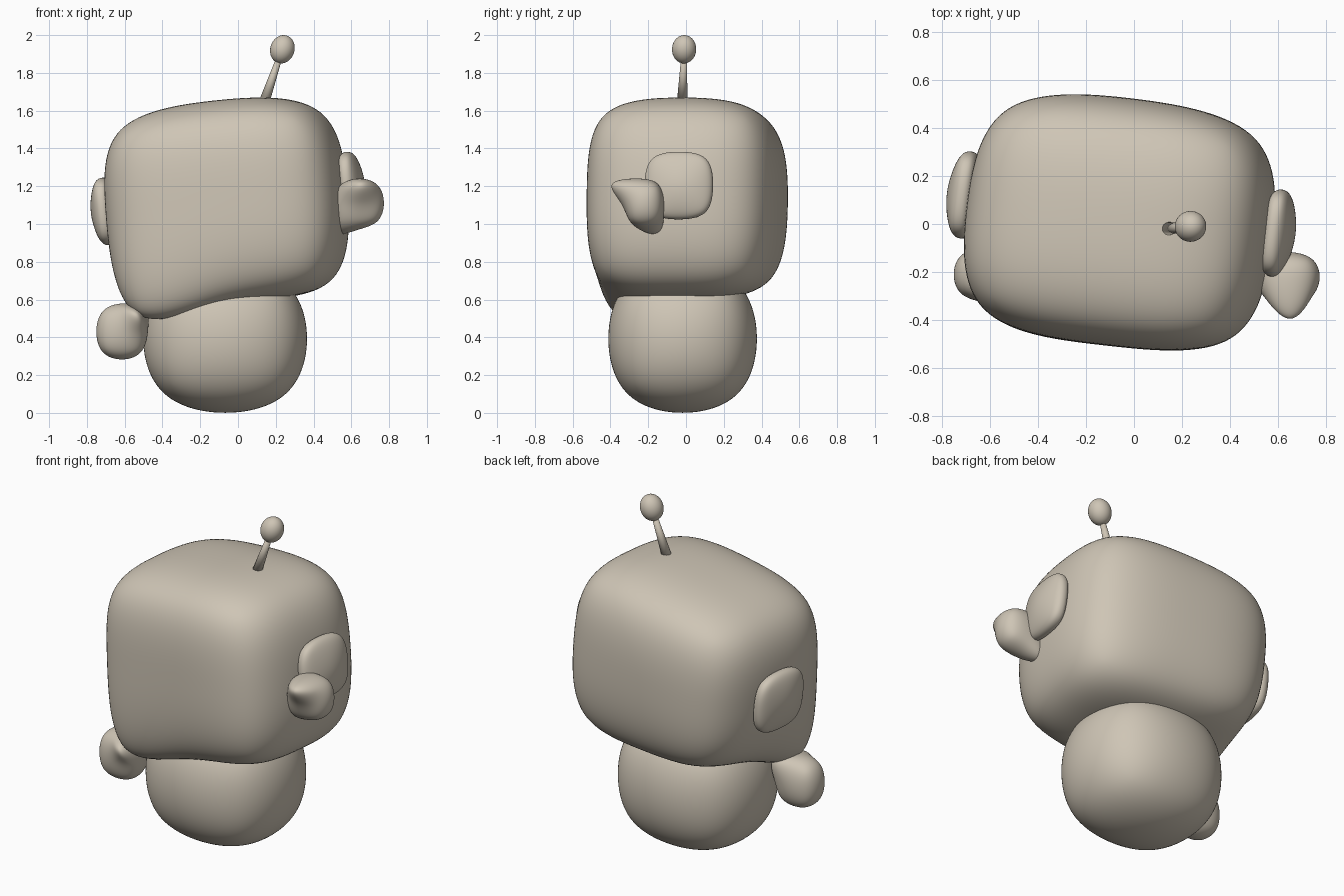
import bpy
import bmesh
from math import radians
from mathutils import Vector, Matrix

old = bpy.data.objects.get("Cube")
if old:
    bpy.data.objects.remove(old, do_unlink=True)

# Single clay colour
CLAY = (0.62, 0.56, 0.465, 1)
clay = bpy.data.materials.new("warm_clay")
clay.use_nodes = True
clay.diffuse_color = CLAY
clay.node_tree.nodes["Principled BSDF"].inputs["Base Color"].default_value = CLAY


def finish(name, bm, levels=0):
    """Turn a bmesh into a smooth object, optionally subdivided."""
    bmesh.ops.recalc_face_normals(bm, faces=bm.faces)
    mesh = bpy.data.meshes.new(name)
    bm.to_mesh(mesh)
    bm.free()
    mesh.materials.append(clay)
    mesh.shade_smooth()
    obj = bpy.data.objects.new(name, mesh)
    bpy.context.collection.objects.link(obj)
    if levels:
        mod = obj.modifiers.new("smooth", "SUBSURF")
        mod.levels = mod.render_levels = levels


def soft_block(name, half, matrix, roundness, pulls=None, floor=None):
    """Once-cut cube cage; pulls moves cage points, keyed by grid position."""
    pulls = pulls or {}
    bm = bmesh.new()
    bmesh.ops.create_cube(bm, size=2)
    bmesh.ops.subdivide_edges(bm, edges=bm.edges[:], cuts=1, use_grid_fill=True)
    for v in bm.verts:
        key = tuple(round(c) for c in v.co)
        p = v.co / v.co.length ** roundness
        v.co = matrix @ Vector(a * b for a, b in zip(p, half))
        if floor is not None and key[2] == -1:
            v.co.z = floor
        v.co += Vector(pulls.get(key, (0, 0, 0)))
    finish(name, bm, 4)


# Tilted head with one sagging lower corner
head_frame = (Matrix.Translation((-0.06, 0, 1.15))
              @ Matrix.Rotation(radians(-7), 4, "Z")
              @ Matrix.Rotation(radians(-6), 4, "Y"))
soft_block("head", (0.669, 0.553, 0.535), head_frame, 0.25, floor=0.605,
           pulls={(-1, -1, -1): (-0.03, -0.05, -0.50), (0, -1, 0): (0, 0.04, 0)})

# Domed ears on the sides of the head
for side, name in ((1, "left_ear"), (-1, "right_ear")):
    soft_block(name, (0.055, 0.198, 0.195),
               head_frame @ Matrix.Translation((0.655 * side, 0.042, -0.015)), 0.4,
               {(side, 0, 0): (0.06 * side, 0, 0)})

# Round body
soft_block("body", (0.508, 0.461, 0.46), Matrix.Translation((-0.068, -0.018, 0.393)), 0.8)

# Mitten arms with a thumb bump
soft_block("left_arm", (0.155, 0.12, 0.15), Matrix.Translation((0.64, -0.22, 1.11)), 0.8,
           {(0, -1, 1): (0.02, -0.21, 0.02), (-1, 1, -1): (-0.06, 0.05, -0.12),
            (-1, 0, -1): (-0.03, 0.02, -0.08)})
soft_block("right_arm", (0.158, 0.13, 0.172), Matrix.Translation((-0.615, -0.21, 0.43)), 0.8,
           {(1, -1, 1): (0, -0.20, 0), (1, 1, 1): (0.10, 0.05, 0.08)})

# Antenna stem
base, tip = Vector((0.14, -0.02, 1.65)), Vector((0.222, -0.01, 1.89))
aim = (tip - base).to_track_quat("Z", "Y").to_matrix().to_4x4()
bm = bmesh.new()
bmesh.ops.create_cone(bm, cap_ends=True, segments=24, radius1=0.028, radius2=0.015,
                      depth=(tip - base).length,
                      matrix=Matrix.Translation((base + tip) / 2) @ aim)
finish("antenna_stem", bm)

# Antenna ball
bm = bmesh.new()
bmesh.ops.create_uvsphere(bm, u_segments=48, v_segments=32, radius=1)
bm.transform(Matrix.Translation((0.235, -0.01, 1.925)) @ aim
             @ Matrix.Diagonal((0.064, 0.064, 0.076, 1)))
finish("antenna_ball", bm)
